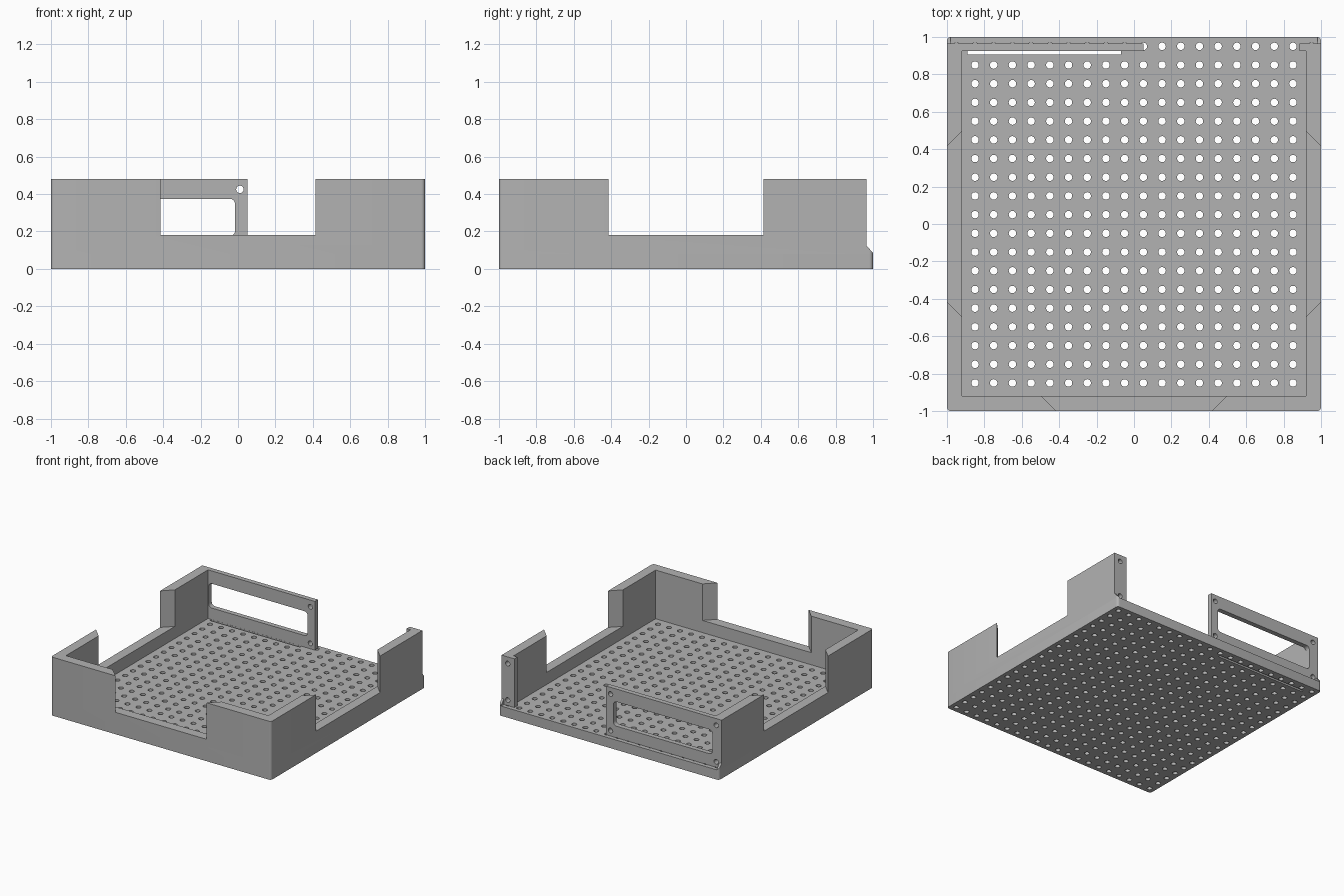
import bpy, bmesh
from math import cos, sin, pi, radians
from mathutils import Matrix

if "Cube" in bpy.data.objects:
    bpy.data.objects.remove(bpy.data.objects["Cube"])

WALL, FLOOR, LEDGE, TOP = 0.92, 0.08, 0.18, 0.48   # inner wall line and heights
BACK_IN, BACK_OUT = 0.925, 0.965                   # back panel faces
PITCH, COUNT, HOLE_R, CORNER_R = 0.1, 20, 0.02, 0.02

grey = bpy.data.materials.new("mid_grey")
grey.use_nodes = True
colour = (0.45, 0.45, 0.45, 1)
grey.diffuse_color = colour
grey.node_tree.nodes["Principled BSDF"].inputs["Base Color"].default_value = colour


def arc(cx, cy, r, start, steps=5):
    """Quarter circle of points, counter-clockwise from the start angle."""
    return [(cx + r * cos(radians(start) + pi / 2 * i / steps),
             cy + r * sin(radians(start) + pi / 2 * i / steps)) for i in range(steps + 1)]


def round_box(x0, x1, y0, y1, r):
    return (arc(x0 + r, y0 + r, r, 180) + arc(x1 - r, y0 + r, r, 270)
            + arc(x1 - r, y1 - r, r, 0) + arc(x0 + r, y1 - r, r, 90))


def add_prism(bm, outline, low, high, matrix=Matrix()):
    """Extrude a closed outline between two levels."""
    bottom = [bm.verts.new(matrix @ Matrix.Translation((x, y, low)).translation) for x, y in outline]
    top = [bm.verts.new(matrix @ Matrix.Translation((x, y, high)).translation) for x, y in outline]
    bm.faces.new(bottom[::-1])
    bm.faces.new(top)
    n = len(outline)
    for i in range(n):
        j = (i + 1) % n
        bm.faces.new((bottom[i], bottom[j], top[j], top[i]))


def finish(bm, name):
    bmesh.ops.recalc_face_normals(bm, faces=bm.faces)
    mesh = bpy.data.meshes.new(name)
    bm.to_mesh(mesh)
    bm.free()
    mesh.materials.append(grey)
    obj = bpy.data.objects.new(name, mesh)
    bpy.context.collection.objects.link(obj)
    return obj


def select(obj):
    bpy.ops.object.select_all(action='DESELECT')
    obj.select_set(True)
    bpy.context.view_layer.objects.active = obj


def carve(obj, cutter):
    """Subtract the cutter, then remove it."""
    mod = obj.modifiers.new("carve", 'BOOLEAN')
    mod.operation, mod.solver, mod.object = 'DIFFERENCE', 'EXACT', cutter
    select(obj)
    bpy.ops.object.modifier_apply(modifier=mod.name)
    bpy.data.objects.remove(cutter)


def smooth(obj):
    select(obj)
    bpy.ops.object.shade_smooth_by_angle(angle=radians(30))


# Perforated floor with a narrow slot in front of the back panel
bm = bmesh.new()
add_prism(bm, round_box(-1, 1, -1, 1, CORNER_R), 0, FLOOR)
floor = finish(bm, "perforated_floor")
bm = bmesh.new()
for i in range(COUNT):
    for j in range(COUNT):
        x, y = -0.95 + i * PITCH, -0.95 + j * PITCH
        ring = [(x + HOLE_R * cos(pi * k / 8), y + HOLE_R * sin(pi * k / 8)) for k in range(16)]
        add_prism(bm, ring, -0.1, 0.2)
add_prism(bm, [(-0.89, 0.905), (-0.07, 0.905), (-0.07, 0.924), (-0.89, 0.924)], -0.1, 0.2)
carve(floor, finish(bm, "floor_cutter"))
smooth(floor)

# Walls, half-width back panel and short back post as one outline
outline = ([(-1, BACK_OUT)] + arc(-1 + CORNER_R, -1 + CORNER_R, CORNER_R, 180)
           + arc(1 - CORNER_R, -1 + CORNER_R, CORNER_R, 270)
           + [(1, BACK_OUT), (0.885, BACK_OUT), (0.885, BACK_IN), (WALL, BACK_IN),
              (WALL, -WALL), (-WALL, -WALL), (-WALL, BACK_IN),
              (0.05, BACK_IN), (0.05, BACK_OUT)])
bm = bmesh.new()
add_prism(bm, outline, FLOOR, TOP)
walls = finish(bm, "walls")

# Notches in front and sides, flaring inwards at 45 degrees
bm = bmesh.new()
notch = [(-0.395, -1.02), (0.395, -1.02), (0.515, -0.9), (-0.515, -0.9)]
for turn in (-90, 0, 90):
    add_prism(bm, notch, LEDGE, TOP + 0.2, Matrix.Rotation(radians(turn), 4, 'Z'))
# Panel window and screw holes, extruded along y
upright = Matrix.Rotation(radians(90), 4, 'X')
add_prism(bm, round_box(-0.915, -0.015, 0.175, 0.375, 0.03), -1.1, -0.9, upright)
for x in (-0.95, 0.01, 0.945):
    for z in (0.125, 0.425):
        ring = [(x + HOLE_R * cos(pi * k / 8), z + HOLE_R * sin(pi * k / 8)) for k in range(16)]
        add_prism(bm, ring, -1.1, -0.88, upright)
carve(walls, finish(bm, "wall_cutter"))
smooth(walls)

# Small sloped stops at both ends of the back ledge
for side, name in ((1, "left_ledge_stop"), (-1, "right_ledge_stop")):
    bm = bmesh.new()
    plan = [(0.98, BACK_OUT), (1, BACK_OUT)] + arc(0.98, 0.98, CORNER_R, 0)
    add_prism(bm, plan, FLOOR, 0.125, Matrix.Scale(side, 4, (1, 0, 0)))
    for v in bm.verts:
        if v.co.z > 0.1:
            v.co.z = 0.085 + 0.04 * (1 - v.co.y) / (1 - BACK_OUT)
    finish(bm, name)
